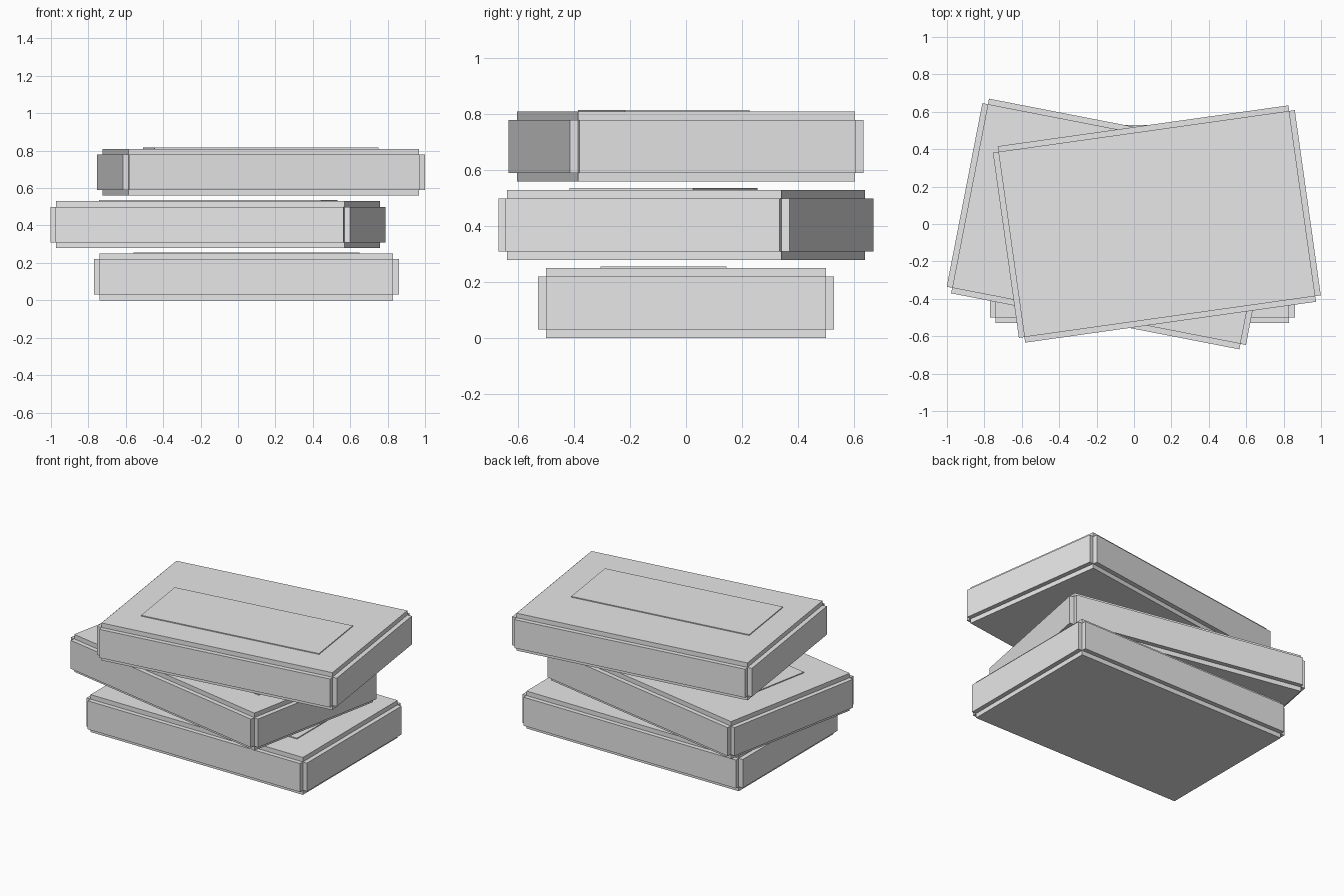
import bpy, bmesh, math
from mathutils import Matrix, Vector

if "Cube" in bpy.data.objects:
    bpy.data.objects.remove(bpy.data.objects["Cube"])

grey = bpy.data.materials.new("light_grey")
grey.diffuse_color = (0.8, 0.8, 0.8, 1)
grey.use_nodes = True
grey.node_tree.nodes["Principled BSDF"].inputs["Base Color"].default_value = grey.diffuse_color

HX, HY, HZ = 0.815, 0.53, 0.125   # half size of one box
STEP = 0.03                       # notch along every edge


def make_part(name, sizes, loc, angle):
    """One object made of concentric cuboids, turned about z."""
    bm = bmesh.new()
    for s in sizes:
        bmesh.ops.create_cube(bm, size=2, matrix=Matrix.Diagonal(Vector((*s, 1))))
    mesh = bpy.data.meshes.new(name)
    bm.to_mesh(mesh)
    bm.free()
    mesh.materials.append(grey)
    ob = bpy.data.objects.new(name, mesh)
    ob.location = loc
    ob.rotation_euler.z = math.radians(angle)
    bpy.context.collection.objects.link(ob)


# Notched box: three crossing cuboids, each reaching full size on one axis
box = [(HX, HY - STEP, HZ - STEP),
       (HX - STEP, HY, HZ - STEP),
       (HX - STEP, HY - STEP, HZ)]

# Stack of three twisted boxes, each with a thin label plate on top
for name, x, z, angle in (("bottom", 0.045, 0.0, 0),
                          ("middle", -0.106, 0.28, -11),
                          ("top", 0.122, 0.56, 8)):
    make_part(name + "_box", box, (x, 0, z + HZ), angle)
    make_part(name + "_label", [(0.605, 0.225, 0.004)],
              (x, -0.08, z + 2 * HZ + 0.002), angle)
